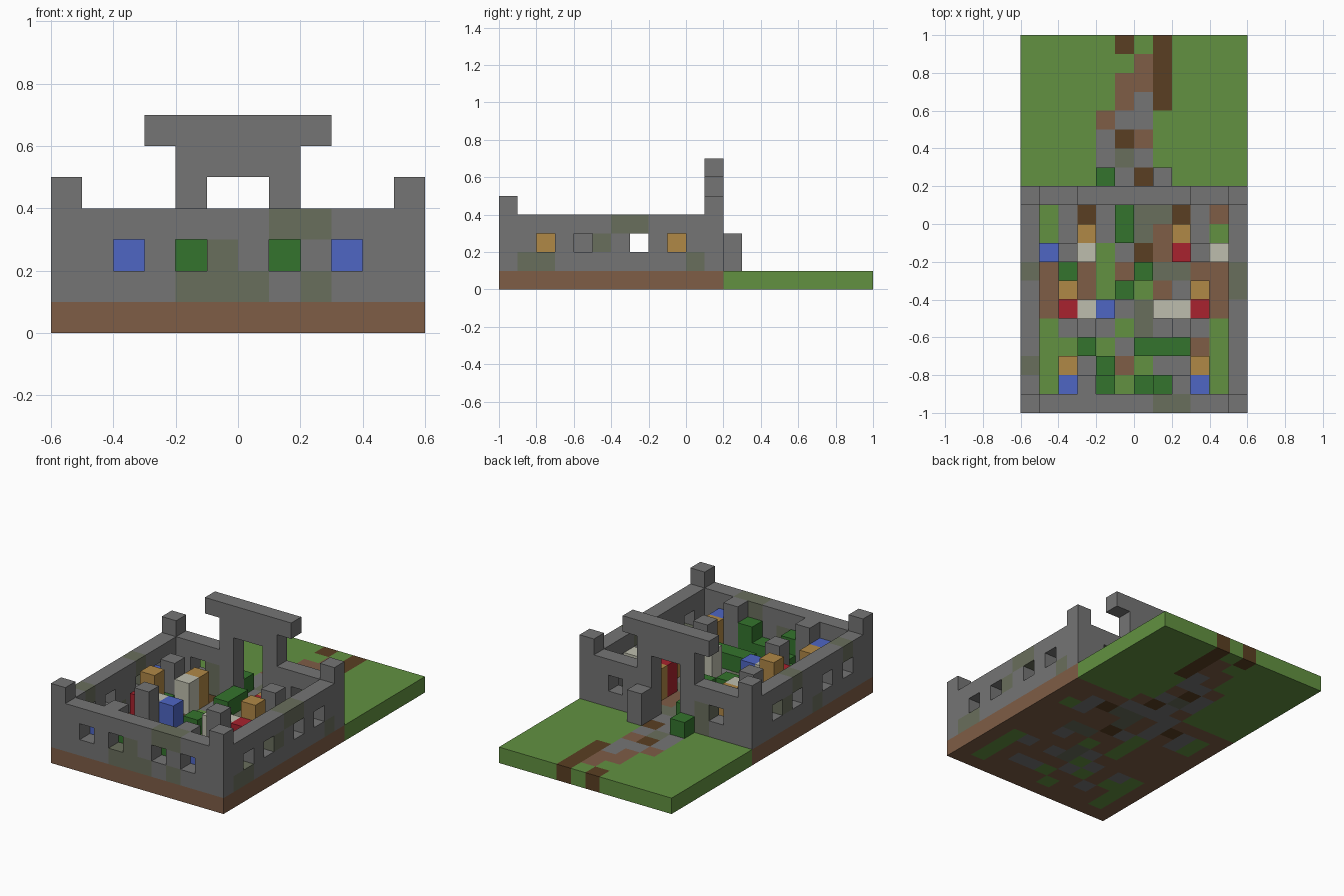
import bpy
import bmesh
from mathutils import Vector

if "Cube" in bpy.data.objects:
    bpy.data.objects.remove(bpy.data.objects["Cube"], do_unlink=True)

CELL = 0.1
WIDE, SETTLED, DEEP = 12, 12, 20


def linear(v):
    v /= 255
    return v / 12.92 if v < 0.04 else ((v + 0.055) / 1.055) ** 2.4


def material(name, r, g, b):
    mat = bpy.data.materials.new(name)
    mat.use_nodes = True
    col = (linear(r), linear(g), linear(b), 1)
    mat.diffuse_color = col
    mat.node_tree.nodes["Principled BSDF"].inputs["Base Color"].default_value = col
    return mat


MATS = {
    "s": material("stone grey", 117, 117, 117),
    "m": material("mossy stone", 105, 110, 92),
    "d": material("dirt brown", 126, 93, 70),
    "g": material("grass green", 98, 145, 65),
    "l": material("leaf green", 52, 116, 45),
    "w": material("dark brown", 90, 63, 34),
    "o": material("light wood", 176, 136, 70),
    "b": material("cloth blue", 78, 102, 196),
    "r": material("cloth red", 168, 34, 46),
    "c": material("cream", 190, 190, 174),
}
parts = {}   # part name -> {cell: colour letter}
solid = set()


def fill(part, colour, xs, ys, zs):
    """Fill a box of cells in a part."""
    cells = parts.setdefault(part, {})
    for i in xs:
        for j in ys:
            for k in zs:
                cells[i, j, k] = colour


def stack(part, colour, spots, top):
    """Stand square columns on the floor."""
    for i, j in spots:
        fill(part, colour, [i], [j], range(1, top))


def paint_floor(rows, left, back):
    """Lay floor cells from letter rows, listed back to front."""
    for r, row in enumerate(rows.split()):
        for c, letter in enumerate(row):
            parts["ground"][left + c, back - r, 0] = letter


# Ground: dirt yard in front, grass field behind
fill("ground", "d", range(WIDE), range(SETTLED), [0])
fill("ground", "g", range(WIDE), range(SETTLED, DEEP), [0])
paint_floor("gwgw ggdw gddw gdsw dssg swdg smsg dswd ssss", 4, 19)
paint_floor("""gswsdmmwsd
               gsdsdmddsg
               dddgswdddd
               dddgddmmdd
               dddgdgdsdd
               ddddsmdddd
               gsdsgmsdsg
               ggdgsddddg
               gdsddgssdg
               gdddgddddg""", 1, 10)

# Outer walls with corner posts
up = range(1, 4)
for name, xs, ys in (("front_wall", range(WIDE), [0]), ("back_wall", range(WIDE), [11]),
                     ("right_wall", [0], range(1, 11)), ("left_wall", [11], range(1, 11))):
    fill(name, "s", xs, ys, up)
for wall, j in (("front_wall", 0), ("back_wall", 11)):
    fill(wall, "s", (0, 11), [j], [4])

# Moss patches on the walls
for i, k in ((4, 1), (5, 1), (6, 1), (5, 2), (8, 1), (7, 3), (8, 3)):
    parts["front_wall"][i, 0, k] = "m"
for j, k in ((1, 1), (2, 1), (5, 2), (6, 3), (7, 3), (10, 1)):
    parts["left_wall"][11, j, k] = "m"
for j, k in ((2, 3), (7, 3), (8, 2), (5, 1)):
    parts["right_wall"][0, j, k] = "m"
for k in (1, 2):
    parts["back_wall"][3, 11, k] = "m"

# Window openings
for i in (2, 4, 7, 9):
    del parts["front_wall"][i, 0, 2]
for i in (2, 9):
    del parts["back_wall"][i, 11, 2]
for j in (2, 4, 7, 9):
    del parts["left_wall"][11, j, 2]
    del parts["right_wall"][0, j, 2]

# Gate: opening, side pillars and stepped lintel
for i in (5, 6):
    for k in up:
        del parts["back_wall"][i, 11, k]
fill("gate_arch", "s", (4, 7), [11], [4])
fill("gate_arch", "s", range(4, 8), [11], [5])
fill("gate_arch", "s", range(3, 9), [11], [6])
stack("gate_pillar", "s", [(7, 12)], 3)

# Yard furnishings
stack("stone_posts", "s", [(3, 4), (8, 4), (3, 1), (8, 1), (2, 8), (9, 8)], 4)
stack("tall_crates", "o", [(2, 6), (9, 6)], 4)
stack("low_crates", "o", [(2, 2), (9, 2), (3, 9), (8, 9)], 3)
stack("blue_stalls", "b", [(2, 1), (9, 1), (4, 5), (1, 8)], 3)
stack("red_stalls", "r", [(2, 5), (9, 5), (8, 8)], 3)
stack("cream_stalls", "c", [(3, 5), (7, 5), (8, 5), (3, 8), (10, 8)], 3)
stack("tall_bushes", "l", [(4, 1), (7, 1)], 3)
stack("low_bushes", "l", [(6, 1), (4, 2), (3, 3), (6, 3), (7, 3), (8, 3), (5, 6),
                          (2, 7), (6, 7), (5, 9), (5, 10), (4, 12)], 2)

for cells in parts.values():
    solid.update(cells)

AXES = [Vector(a) for a in ((1, 0, 0), (0, 1, 0), (0, 0, 1))]


def build(name, cells):
    """Make one mesh from the exposed sides of its cells."""
    bm = bmesh.new()
    letters = sorted(set(cells.values()))
    for cell, letter in cells.items():
        centre = Vector(cell) + Vector((0.5 - WIDE / 2, 0.5 - DEEP / 2, 0.5))
        for a in range(3):
            for sign in (1, -1):
                n = AXES[a] * sign
                if tuple(int(v) for v in Vector(cell) + n) in solid:
                    continue
                u = AXES[(a + 1) % 3] / 2
                v = AXES[(a + 2) % 3] / 2 * sign
                mid = centre + n / 2
                face = bm.faces.new([bm.verts.new(p * CELL) for p in
                                     (mid - u - v, mid + u - v, mid + u + v, mid - u + v)])
                face.material_index = letters.index(letter)
    bmesh.ops.remove_doubles(bm, verts=bm.verts, dist=0.001)
    mesh = bpy.data.meshes.new(name)
    bm.to_mesh(mesh)
    bm.free()
    for letter in letters:
        mesh.materials.append(MATS[letter])
    bpy.context.collection.objects.link(bpy.data.objects.new(name, mesh))


for part_name, part_cells in parts.items():
    build(part_name, part_cells)
